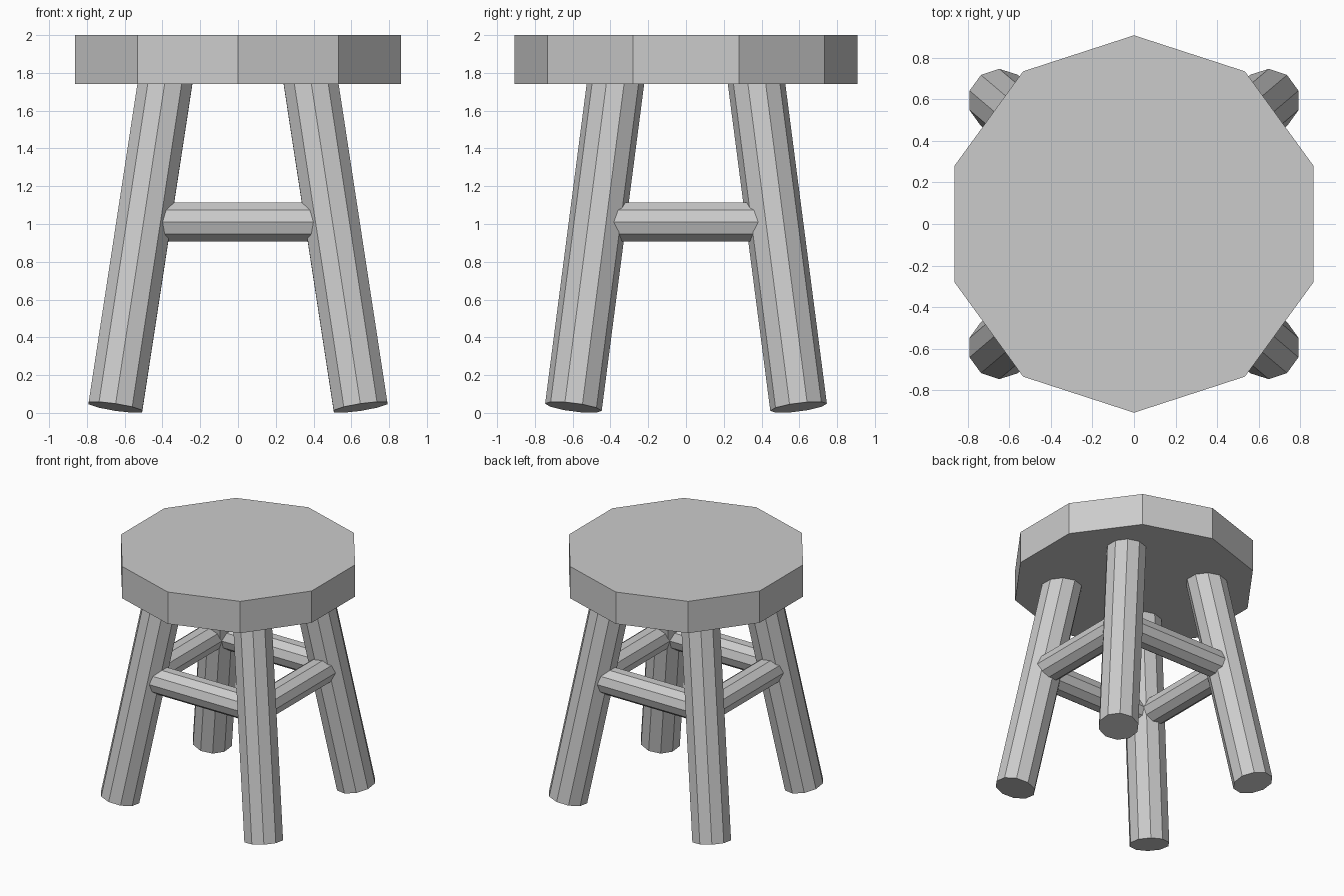
import bpy
from math import pi
from mathutils import Vector

if "Cube" in bpy.data.objects:
    bpy.data.objects.remove(bpy.data.objects["Cube"])

SIDES = 10


def rod(name, a, b, radius, roll=0.0):
    """Flat-sided cylinder between two points."""
    a, b = Vector(a), Vector(b)
    axis = b - a
    bpy.ops.mesh.primitive_cylinder_add(vertices=SIDES, radius=radius, depth=axis.length)
    ob = bpy.context.object
    ob.name = name
    ob.location = (a + b) / 2
    ob.rotation_mode = 'QUATERNION'
    ob.rotation_quaternion = Vector((0, 0, 1)).rotation_difference(axis)
    return ob


# Seat: thick ten-sided slab
rod("seat", (0, 0, 1.74), (0, 0, 2.0), 0.907)

# Splayed legs, tops sunk a little into the seat
for sx, side in ((-1, "left"), (1, "right")):
    for sy, end in ((-1, "front"), (1, "back")):
        rod(f"{end}_{side}_leg",
            (sx * 0.649, sy * 0.596, 0.03), (sx * 0.378, sy * 0.366, 1.80), 0.151)

# Stretchers running between the leg axes
Z, R = 1.01, 0.109
for s, front, side in ((-1, "front", "left"), (1, "back", "right")):
    # Ends run along x; built-in corner already points along y
    rod(f"{front}_stretcher", (-0.49, s * 0.467, Z), (0.49, s * 0.467, Z), R)
    ob = rod(f"{side}_stretcher", (s * 0.505, -0.46, Z), (s * 0.505, 0.46, Z), R)
    # Turn the profile so a corner faces outward
    for v in ob.data.vertices:
        v.co.x, v.co.y = -v.co.y, v.co.x
